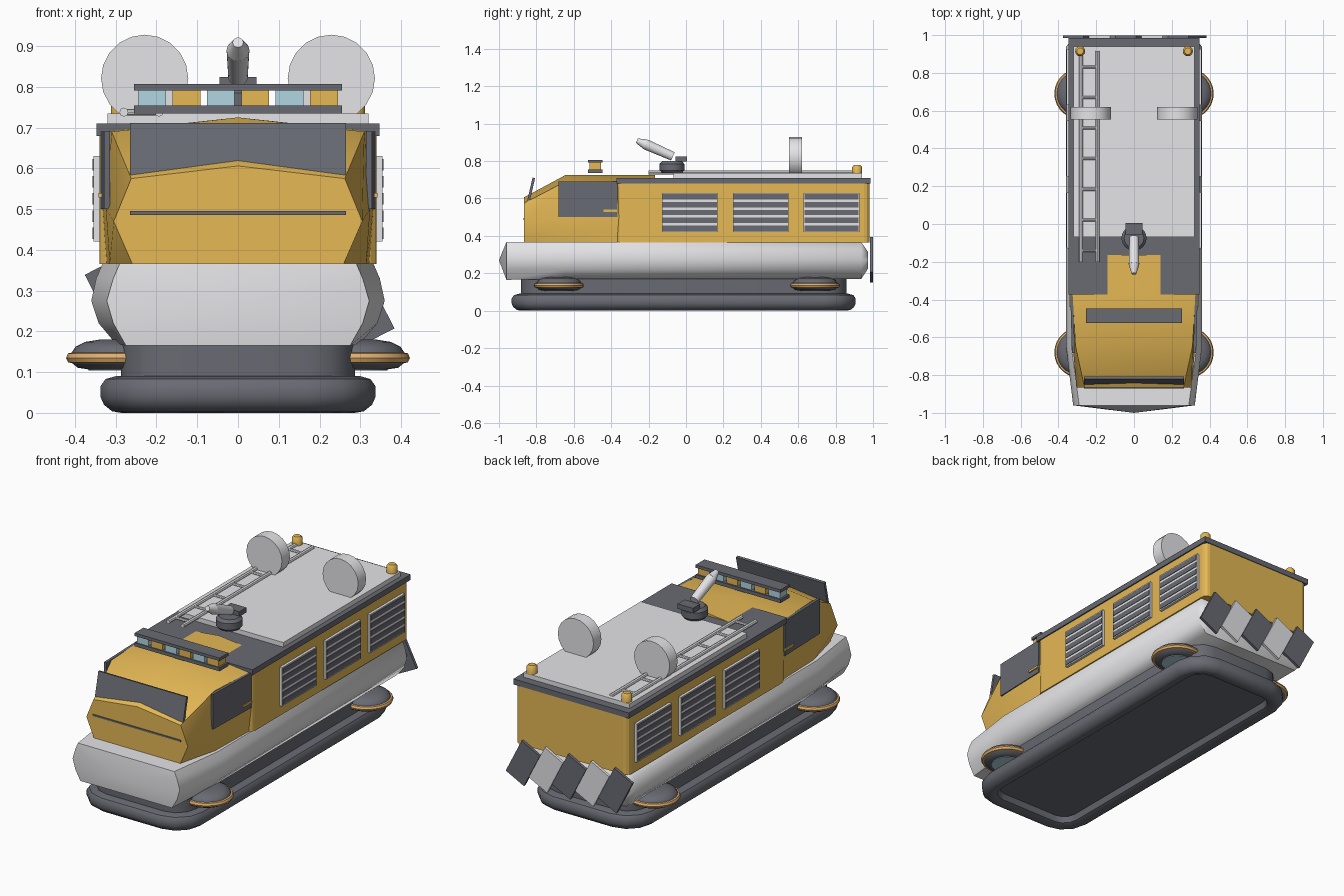
import bpy, bmesh, math
from mathutils import Vector, Matrix

if "Cube" in bpy.data.objects:
    bpy.data.objects.remove(bpy.data.objects["Cube"], do_unlink=True)


def material(name, rgb):
    m = bpy.data.materials.new(name)
    m.use_nodes = True
    m.diffuse_color = (*rgb, 1)
    m.node_tree.nodes["Principled BSDF"].inputs["Base Color"].default_value = (*rgb, 1)
    return m


YELLOW = material("warm yellow", (0.78, 0.48, 0.09))
LIGHT = material("light grey", (0.81, 0.81, 0.83))
DARK = material("slate grey", (0.14, 0.145, 0.17))
GLASS = material("pale blue", (0.44, 0.67, 0.75))
ORANGE = material("orange tan", (0.74, 0.43, 0.16))


def finish(name, bm, mat, smooth=0):
    """Turn the mesh into an object; smooth is the smoothing angle in degrees."""
    bmesh.ops.recalc_face_normals(bm, faces=bm.faces)
    me = bpy.data.meshes.new(name)
    bm.to_mesh(me)
    bm.free()
    me.materials.append(mat)
    ob = bpy.data.objects.new(name, me)
    bpy.context.collection.objects.link(ob)
    if smooth:
        bpy.ops.object.select_all(action='DESELECT')
        ob.select_set(True)
        bpy.context.view_layer.objects.active = ob
        bpy.ops.object.shade_smooth_by_angle(angle=math.radians(smooth))


def box(name, mat, x, y, z, bevel=0, tilt=None):
    """Box from ranges; bevel rounds the upright edges; tilt is (angle, axis)."""
    lo, hi = Vector((x[0], y[0], z[0])), Vector((x[1], y[1], z[1]))
    bm = bmesh.new()
    bmesh.ops.create_cube(bm, size=1, matrix=Matrix.Diagonal((*(hi - lo), 1)))
    if bevel:
        edges = [e for e in bm.edges
                 if abs(e.verts[0].co.z - e.verts[1].co.z) > 0.001]
        bmesh.ops.bevel(bm, geom=edges, offset=bevel, segments=3, affect='EDGES', profile=0.5)
    if tilt:
        bm.transform(Matrix.Rotation(math.radians(tilt[0]), 4, tilt[1]))
    bm.transform(Matrix.Translation((lo + hi) / 2))
    finish(name, bm, mat)


def rod(name, mat, a, b, r1, r2=None, sides=24):
    a, b = Vector(a), Vector(b)
    d = b - a
    bm = bmesh.new()
    bmesh.ops.create_cone(bm, cap_ends=True, segments=sides, radius1=r1,
                          radius2=r1 if r2 is None else r2, depth=d.length)
    turn = d.to_track_quat('Z', 'Y').to_matrix().to_4x4()
    bm.transform(Matrix.Translation((a + b) / 2) @ turn)
    finish(name, bm, mat, 35)


def skin(bm, rings, closed_ends=(True, True)):
    loops = [[bm.verts.new(p) for p in ring] for ring in rings]
    n = len(loops[0])
    for a, b in zip(loops, loops[1:]):
        for i in range(n):
            j = (i + 1) % n
            bm.faces.new((a[i], a[j], b[j], b[i]))
    for loop, closed in zip((loops[0], loops[-1]), closed_ends):
        if closed:
            bm.faces.new(loop)
    return loops


def turned(name, mat, centre, prof, n=28):
    """Solid of revolution about an upright axis from (radius, height) pairs."""
    bm = bmesh.new()
    skin(bm, [[(centre[0] + r * math.cos(2 * math.pi * i / n),
                centre[1] + r * math.sin(2 * math.pi * i / n), z) for i in range(n)]
              for r, z in prof])
    finish(name, bm, mat, 40)


def section(y, half):
    """Mirrored cross-section across x = 0 from its right half."""
    right = [(x, y, z) for x, z in half]
    return right + [(-x, y, z) for x, y, z in reversed(right) if x > 0]


def plan(inset, z, hx=0.337, y0=-0.932, y1=0.907, r=0.165, steps=3):
    """Rounded rectangle outline of the skirt, shrunk by inset."""
    pts = []
    for k, (sx, sy) in enumerate(((1, 1), (-1, 1), (-1, -1), (1, -1))):
        cx, cy = sx * (hx - r), (y1 - r) if sy > 0 else (y0 + r)
        for i in range(steps + 1):
            t = math.pi / 2 * (k + i / steps)
            pts.append((cx + (r - inset) * math.cos(t), cy + (r - inset) * math.sin(t), z))
    return pts


# Inflated skirt with recessed floor, and the hull band above it
bm = bmesh.new()
profile = [(0.095, 0.042), (0.083, 0.012), (0.05, 0), (0.028, 0.004), (0.008, 0.02),
           (0, 0.038), (0, 0.066), (0.012, 0.083), (0.04, 0.091), (0.05, 0.091)]
skin(bm, [plan(i, z) for i, z in profile])
finish("air_skirt", bm, DARK, 35)
bm = bmesh.new()
skin(bm, [plan(0.05, 0.085), plan(0.05, 0.185)])
finish("lower_hull", bm, DARK, 35)

# Pale hull with pointed bow and blunt stern
half = [(0.30, 0.17), (0.342, 0.22), (0.36, 0.275), (0.348, 0.33), (0.332, 0.367)]
bow = [(0.275, 0.165), (0.306, 0.22), (0.322, 0.275), (0.306, 0.33), (0.29, 0.367)]
stern = [(x * 0.93, 0.27 + (z - 0.27) * 0.45) for x, z in half]
bm = bmesh.new()
loops = skin(bm, [section(-0.96, bow), section(-0.65, half), section(0.937, half),
                  section(0.973, stern)], (False, True))
tip = bm.verts.new((0, -1, 0.27))
for a, b in zip(loops[0], loops[0][1:] + loops[0][:1]):
    bm.faces.new((a, b, tip))
finish("hull", bm, LIGHT, 50)

# Body, roof edge and roof panel
box("rear_body", YELLOW, (-0.34, 0.34), (-0.37, 0.982), (0.365, 0.69), bevel=0.03)
box("roof_trim", DARK, (-0.347, 0.347), (-0.372, 0.986), (0.68, 0.71))
box("roof_panel", LIGHT, (-0.32, 0.32), (-0.068, 0.94), (0.705, 0.735))

# Cab with faceted nose and crowned roof
nose = [(0, 0.367), (0.26, 0.367), (0.305, 0.47), (0.262, 0.575), (0, 0.606)]
shoulder = [(0, 0.367), (0.315, 0.367), (0.324, 0.5), (0.31, 0.69), (0, 0.725)]
rear = [(0, 0.367), (0.322, 0.367), (0.332, 0.5), (0.325, 0.69), (0, 0.725)]
bm = bmesh.new()
skin(bm, [section(-0.866, nose), section(-0.645, shoulder), section(-0.37, rear),
          section(-0.165, rear)])
finish("cab", bm, YELLOW, 40)
box("nose_strip", DARK, (-0.265, 0.265), (-0.87, -0.862), (0.486, 0.495))
box("windscreen", DARK, (-0.265, 0.265), (-0.836, -0.822), (0.575, 0.712), tilt=(-13, 'X'))

# Side windows, handles and louvred vents
for side, label in ((1, "left"), (-1, "right")):
    def xr(a, b):
        return sorted((side * a, side * b))
    box(label + "_window", DARK, xr(0.318, 0.333), (-0.682, -0.366), (0.5, 0.69),
        tilt=(-1.6 * side, 'Z'))
    box(label + "_handle", YELLOW, xr(0.325, 0.342), (-0.44, -0.368), (0.528, 0.54))
    for n, y in enumerate((0.02, 0.4, 0.778)):
        box(f"{label}_vent_{n}", LIGHT, xr(0.33, 0.354), (y - 0.149, y + 0.149), (0.42, 0.63))
        for k in range(5):
            z = 0.441 + 0.042 * k
            box(f"{label}_vent_{n}_slat_{k}", DARK, xr(0.35, 0.357),
                (y - 0.145, y + 0.145), (z - 0.014, z + 0.014))

# Light bar
for z0, z1, part in ((0.735, 0.754, "base"), (0.791, 0.807, "cap")):
    box("light_bar_" + part, DARK, (-0.255, 0.255), (-0.523, -0.447), (z0, z1))
for i in range(6):
    x = -0.211 + 0.0844 * i
    box(f"lamp_{i}", YELLOW if i % 2 else GLASS, (x - 0.034, x + 0.034),
        (-0.517, -0.455), (0.752, 0.793))

# Water cannon
turned("cannon_base", DARK, (0, -0.075), [(0.055, 0.737), (0.066, 0.75), (0.066, 0.785),
                                          (0.052, 0.8)])
box("cannon_breech", DARK, (-0.046, 0.046), (-0.055, 0.006), (0.797, 0.824))
rod("cannon_barrel", LIGHT, (0, -0.07, 0.825), (0, -0.215, 0.889), 0.024, 0.028)
rod("cannon_nozzle", LIGHT, (0, -0.215, 0.889), (0, -0.263, 0.909), 0.028, 0.013)

# Roof discs and rear beacons
for s, label in ((1, "left"), (-1, "right")):
    rod(label + "_disc", LIGHT, (s * 0.229, 0.552, 0.821), (s * 0.229, 0.62, 0.821), 0.107, sides=20)
    turned(label + "_beacon", YELLOW, (s * 0.285, 0.915),
           [(0.027, 0.73), (0.027, 0.768), (0.018, 0.779)], 14)

# Ladder lying on the roof
for n, x in enumerate((-0.28, -0.194)):
    rod(f"ladder_rail_{n}", LIGHT, (x, -0.2, 0.738), (x, 0.917, 0.738), 0.011, sides=8)
for n in range(7):
    y = -0.14 + 0.162 * n
    rod(f"ladder_rung_{n}", LIGHT, (-0.28, y, 0.738), (-0.194, y, 0.738), 0.008, sides=8)

# Lens-shaped thruster pods with rim rings
for sx in (1, -1):
    for y, end in ((-0.68, "front"), (0.69, "rear")):
        name = f"{end}_{'left' if sx > 0 else 'right'}"
        c = (sx * 0.289, y)
        turned(name + "_pod", DARK, c, [(0.08, 0.107), (0.105, 0.111), (0.121, 0.125), (0.121, 0.145),
                                        (0.11, 0.162), (0.087, 0.174), (0.05, 0.18)])
        turned(name + "_ring", ORANGE, c, [(0.114, 0.121), (0.128, 0.124), (0.133, 0.135),
                                           (0.128, 0.146), (0.114, 0.149)])
        turned(name + "_intake", GLASS, c, [(0.078, 0.104), (0.078, 0.11)])

# Tilted stern flaps in alternating colours
for i in range(5):
    x = (i - 2) * 0.139 + 0.004
    box(f"stern_flap_{i}", LIGHT if i % 2 else DARK, (x - 0.061, x + 0.061),
        (0.984, 0.999), (0.168, 0.378), tilt=(-27, 'Y'))
